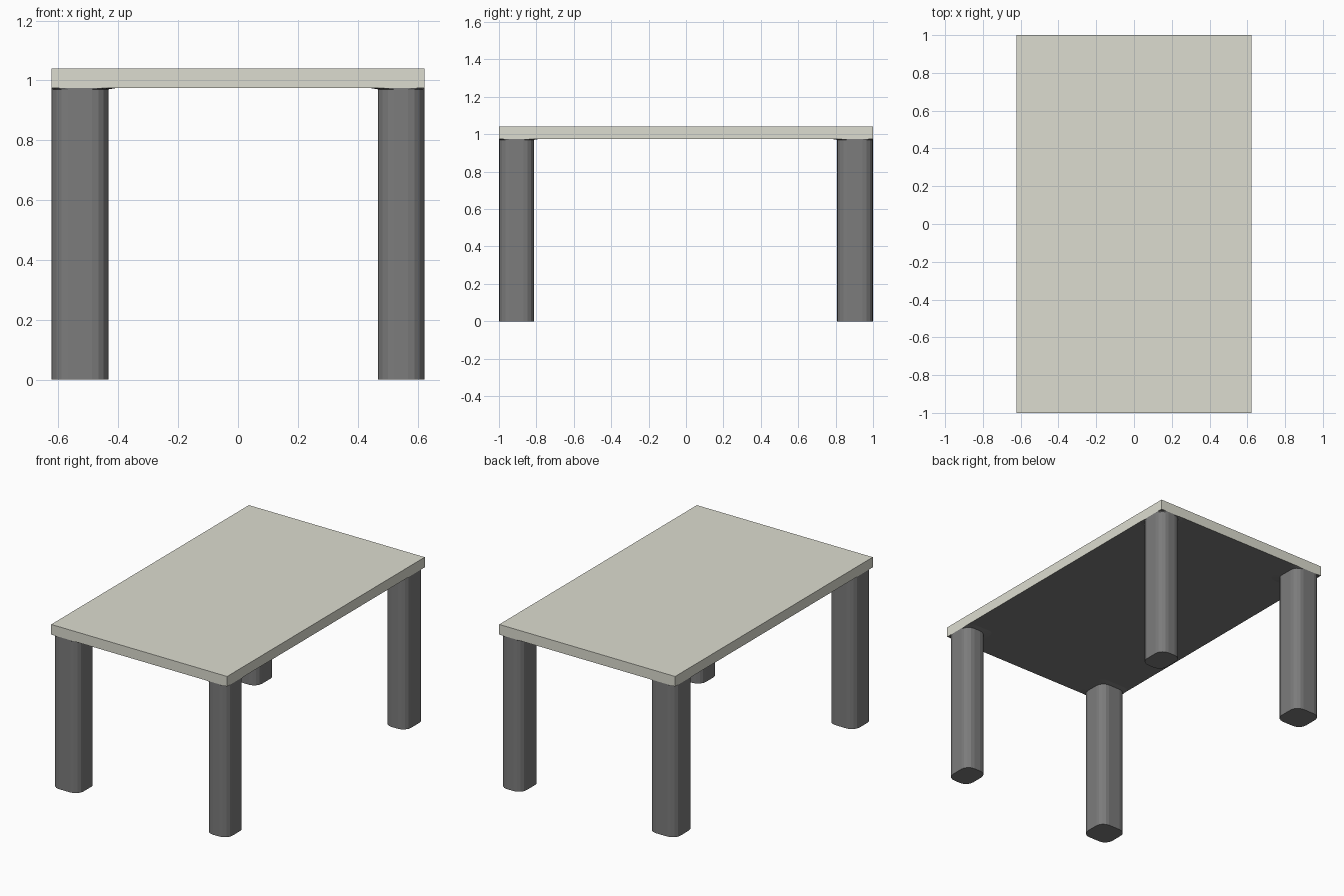
import bpy, bmesh, math

if "Cube" in bpy.data.objects:
    bpy.data.objects.remove(bpy.data.objects["Cube"])

HALF_X, HALF_Y = 0.623, 1.0
UNDER, TOP = 0.975, 1.04


def material(name, colour):
    m = bpy.data.materials.new(name)
    m.diffuse_color = (*colour, 1)
    m.use_nodes = True
    m.node_tree.nodes["Principled BSDF"].inputs["Base Color"].default_value = m.diffuse_color
    return m


cream = material("cream_top", (0.72, 0.72, 0.63))
grey = material("dark_grey", (0.2, 0.2, 0.2))


def finish(bm, name, mats):
    bmesh.ops.recalc_face_normals(bm, faces=bm.faces)
    mesh = bpy.data.meshes.new(name)
    bm.to_mesh(mesh)
    bm.free()
    for m in mats:
        mesh.materials.append(m)
    obj = bpy.data.objects.new(name, mesh)
    bpy.context.collection.objects.link(obj)
    return obj


def rounded_ring(bm, hx, hy, cx, cy, r, z, segments=4):
    verts = []
    for k, (sx, sy) in enumerate([(1, 1), (-1, 1), (-1, -1), (1, -1)]):
        for i in range(segments + 1):
            a = math.pi / 2 * (k + i / segments)
            verts.append(bm.verts.new((cx + sx * (hx - r) + r * math.cos(a),
                                       cy + sy * (hy - r) + r * math.sin(a), z)))
    return verts


def make_leg(name, sx, sy, wx, wy):
    bm = bmesh.new()
    rings = []
    # straight post, then a tiny flare inwards where it meets the underside
    for z, extra, r in [(0, 0, 0.055), (0.97, 0, 0.055), (UNDER, 0.03, 0.04)]:
        w, d = wx + extra, wy + extra
        rings.append(rounded_ring(bm, w / 2, d / 2, sx * (HALF_X - w / 2),
                                  sy * (HALF_Y - d / 2), r, z))
    n = len(rings[0])
    for low, high in zip(rings, rings[1:]):
        for i in range(n):
            j = (i + 1) % n
            bm.faces.new((low[i], low[j], high[j], high[i]))
    bm.faces.new(rings[0])
    finish(bm, name, [grey])


# table top: cream slab with a dark underside
bm = bmesh.new()
bmesh.ops.create_cube(bm, size=1)
for v in bm.verts:
    v.co = (v.co.x * 2 * HALF_X, v.co.y * 2 * HALF_Y, TOP if v.co.z > 0 else UNDER)
bmesh.ops.recalc_face_normals(bm, faces=bm.faces)
for f in bm.faces:
    if f.normal.z < -0.5:
        f.material_index = 1
finish(bm, "table_top", [cream, grey])

# four legs, the left pair slightly wider
for side, sx, wx in [("left", -1, 0.19), ("right", 1, 0.156)]:
    make_leg(f"front_{side}_leg", sx, -1, wx, 0.187)
    make_leg(f"back_{side}_leg", sx, 1, wx, 0.193)
